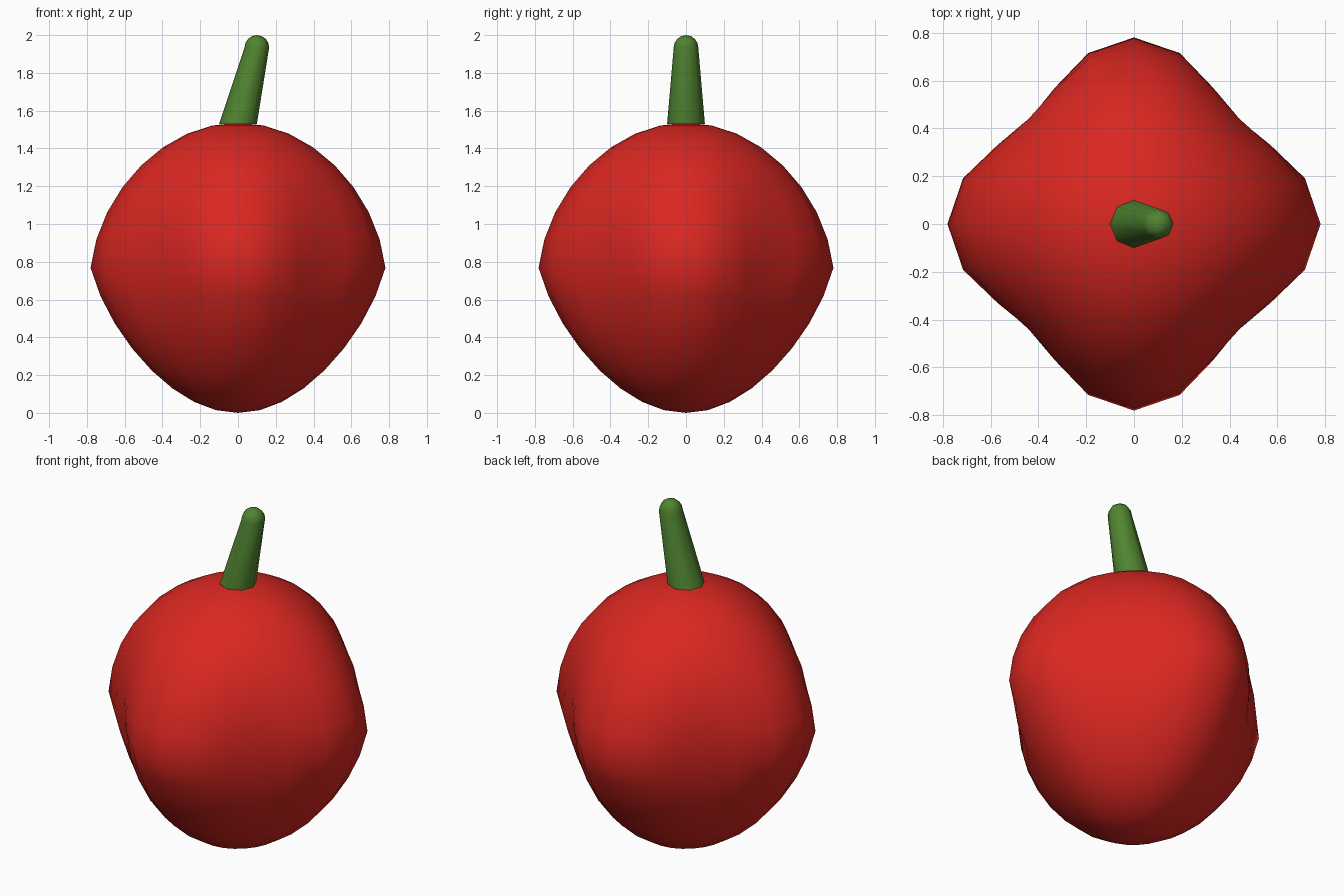
import bpy, bmesh, math

if "Cube" in bpy.data.objects:
    bpy.data.objects.remove(bpy.data.objects["Cube"])


def finish(bm, name, color):
    bmesh.ops.recalc_face_normals(bm, faces=bm.faces)
    for f in bm.faces:
        f.smooth = True
    mesh = bpy.data.meshes.new(name)
    bm.to_mesh(mesh)
    bm.free()
    mat = bpy.data.materials.new(name + "_colour")
    mat.diffuse_color = color
    mat.use_nodes = True
    mat.node_tree.nodes["Principled BSDF"].inputs["Base Color"].default_value = mat.diffuse_color
    mesh.materials.append(mat)
    obj = bpy.data.objects.new(name, mesh)
    bpy.context.collection.objects.link(obj)
    return obj


# Body: sphere with four lobes that fade to the poles, tapering downward
HALF = 0.768
bm = bmesh.new()
bmesh.ops.create_uvsphere(bm, u_segments=24, v_segments=16, radius=1)
for v in bm.verts:
    x, y, s = v.co
    lobe = 1 + 0.115 * math.cos(4 * math.atan2(y, x)) * (1 - abs(s))
    taper = 1 + 0.15 * min(s, 0)
    r = 0.7 * lobe * taper
    v.co = (x * r, y * r, HALF * (1 + s))
finish(bm, "pepper_body", (0.7, 0.02, 0.015, 1))

# Stem: leaning eight-sided taper with a rounded tip
TIP_X, TIP_Z, TIP_R = 0.1, 1.935, 0.065
rings = [(0, 1.53, 0.1)]
for i in range(4):
    a = math.radians(22.5 * i)
    rings.append((TIP_X, TIP_Z + TIP_R * math.sin(a), TIP_R * math.cos(a)))
bm = bmesh.new()
loops = []
for cx, z, r in rings:
    loops.append([bm.verts.new((cx + r * math.cos(k * math.pi / 4),
                                r * math.sin(k * math.pi / 4), z)) for k in range(8)])
top = bm.verts.new((TIP_X, 0, TIP_Z + TIP_R))
for k in range(8):
    n = (k + 1) % 8
    for a, b in zip(loops, loops[1:]):
        bm.faces.new((a[k], a[n], b[n], b[k]))
    bm.faces.new((loops[-1][k], loops[-1][n], top))
bm.faces.new(loops[0][::-1])
stem = finish(bm, "stem", (0.08, 0.23, 0.03, 1))

# Keep the stem's bottom rim sharp
bpy.context.view_layer.objects.active = stem
stem.select_set(True)
bpy.ops.object.shade_smooth_by_angle(angle=math.radians(60))
